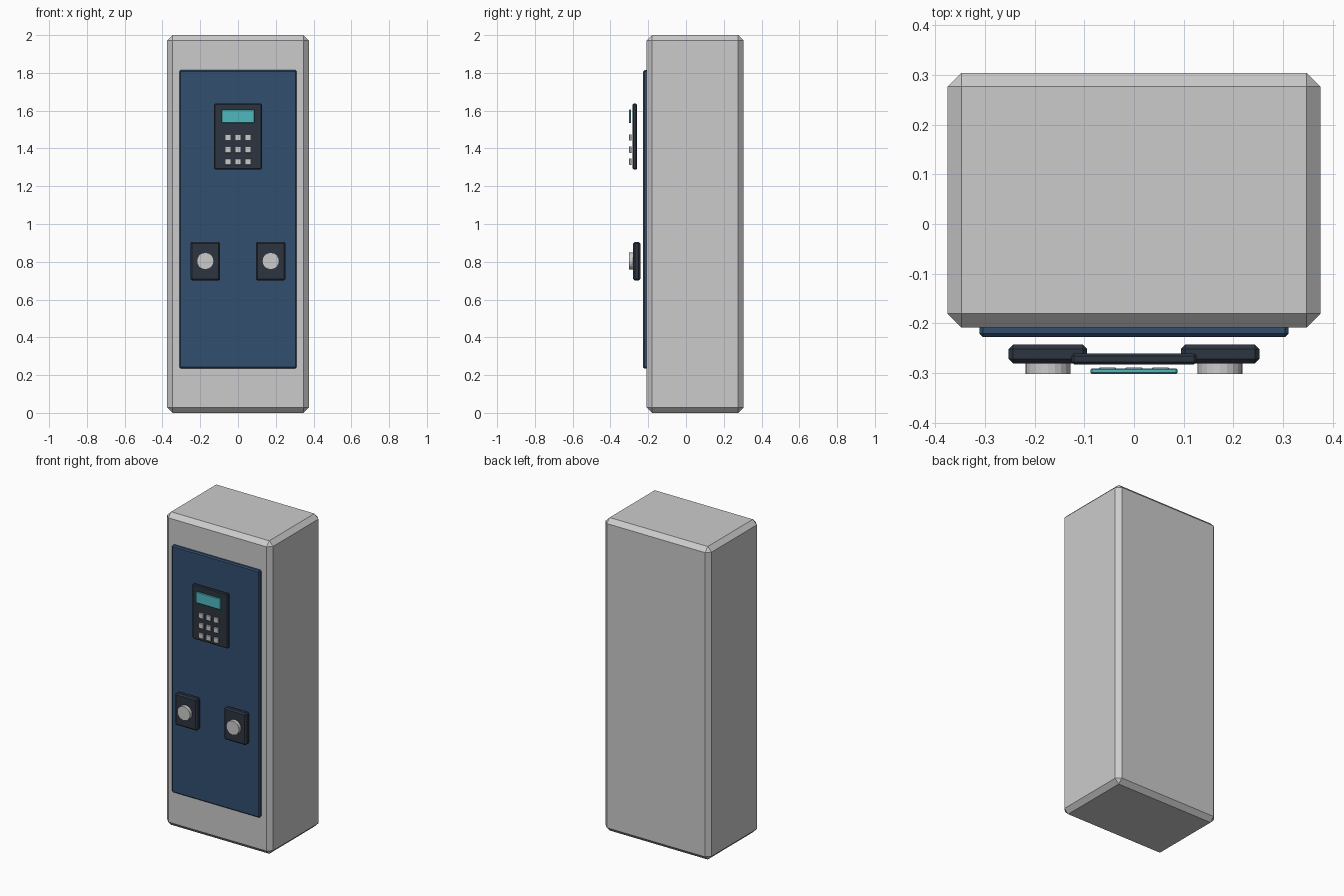
import bpy
from math import pi

if "Cube" in bpy.data.objects:
    bpy.data.objects.remove(bpy.data.objects["Cube"])


def material(name, rgb):
    m = bpy.data.materials.new(name)
    m.diffuse_color = (*rgb, 1)
    m.use_nodes = True
    m.node_tree.nodes["Principled BSDF"].inputs["Base Color"].default_value = m.diffuse_color
    return m


navy = material("navy", (0.032, 0.078, 0.16))
charcoal = material("charcoal", (0.026, 0.036, 0.052))
cyan = material("cyan", (0.08, 0.48, 0.53))


def box(name, x, y, z, bevel=0.0, mat=None):
    """Chamfered box from (min, max) ranges on each axis."""
    bpy.ops.mesh.primitive_cube_add(size=1, location=[sum(r) / 2 for r in (x, y, z)])
    ob = bpy.context.object
    ob.name = name
    ob.scale = [r[1] - r[0] for r in (x, y, z)]
    bpy.ops.object.transform_apply(location=False, rotation=False, scale=True)
    if bevel:
        mod = ob.modifiers.new("chamfer", "BEVEL")
        mod.width = bevel
        mod.segments = 1
    if mat:
        ob.data.materials.append(mat)
    return ob


# Cabinet and door
box("cabinet", (-0.375, 0.375), (-0.208, 0.304), (0, 2), 0.028)
box("door_panel", (-0.311, 0.311), (-0.227, -0.2), (0.235, 1.814), 0.007, navy)

# Control unit with display and 3 x 3 keys
box("keypad_plate", (-0.126, 0.126), (-0.282, -0.26), (1.288, 1.638), 0.005, charcoal)
box("display", (-0.087, 0.087), (-0.302, -0.29), (1.534, 1.606), 0.003, cyan)
for row in range(3):
    for col in range(3):
        x, z = (col - 1) * 0.053, 1.458 - row * 0.064
        box(f"key_{row}_{col}", (x - 0.017, x + 0.017), (-0.301, -0.288),
            (z - 0.017, z + 0.017), 0.002)

# Socket plates with round knobs, left and right
for side, cx in (("left", -0.173), ("right", 0.173)):
    box(f"{side}_socket_plate", (cx - 0.079, cx + 0.079), (-0.28, -0.242),
        (0.701, 0.906), 0.009, charcoal)
    bpy.ops.mesh.primitive_cylinder_add(vertices=20, radius=0.045, depth=0.026,
                                        location=(cx, -0.289, 0.804),
                                        rotation=(pi / 2, 0, 0))
    bpy.context.object.name = f"{side}_socket"
